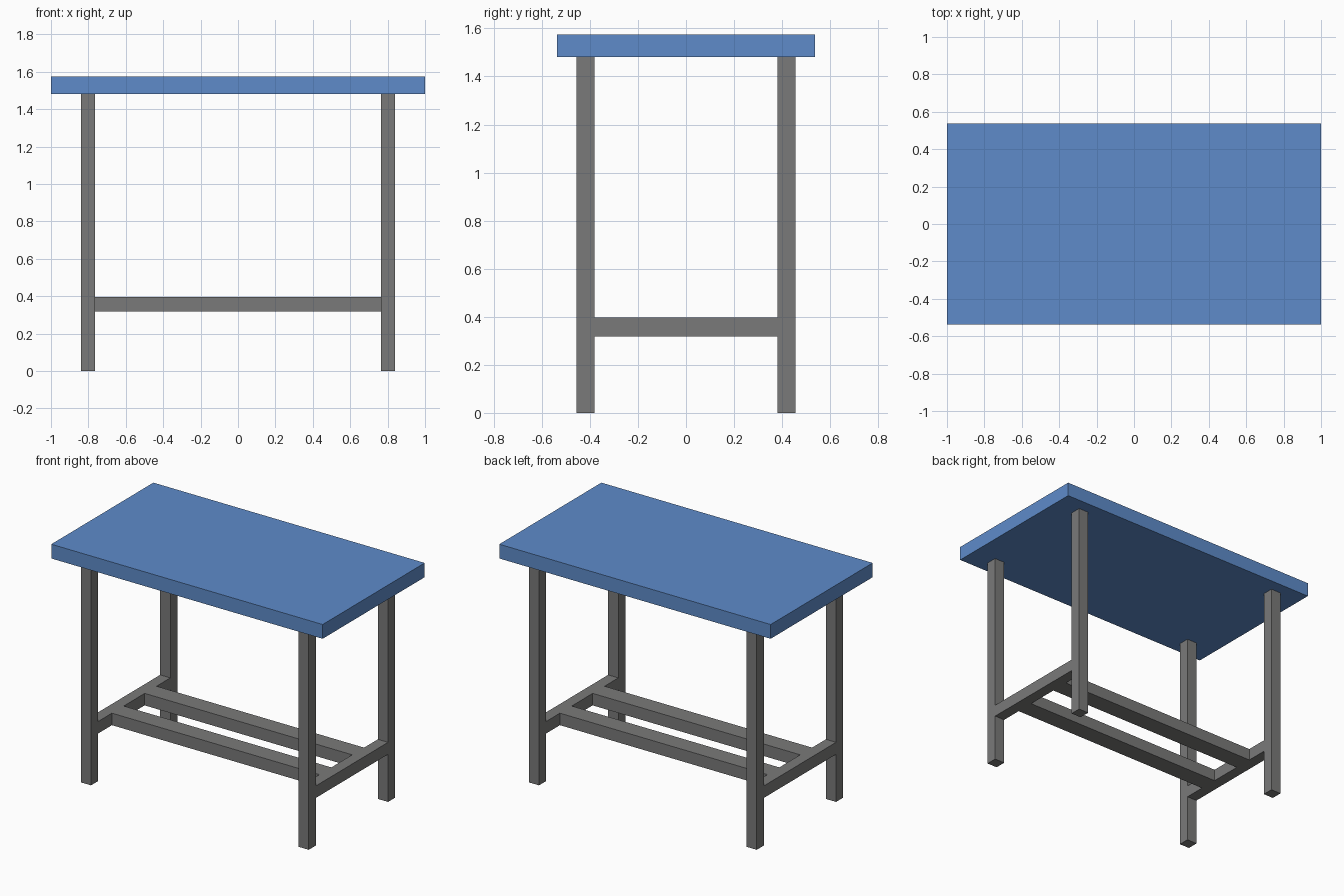
import bpy
import bmesh
from mathutils import Vector

cube = bpy.data.objects.get("Cube")
if cube:
    bpy.data.objects.remove(cube, do_unlink=True)


def make_material(name, rgb):
    mat = bpy.data.materials.new(name)
    mat.use_nodes = True
    color = (*rgb, 1.0)
    mat.diffuse_color = color
    mat.node_tree.nodes["Principled BSDF"].inputs["Base Color"].default_value = color
    return mat


def box(name, low, high, mat):
    """Axis-aligned box between two opposite corners."""
    low, high = Vector(low), Vector(high)
    bm = bmesh.new()
    bmesh.ops.create_cube(bm, size=1)
    bmesh.ops.scale(bm, vec=high - low, verts=bm.verts)
    mesh = bpy.data.meshes.new(name)
    bm.to_mesh(mesh)
    bm.free()
    mesh.materials.append(mat)
    obj = bpy.data.objects.new(name, mesh)
    obj.location = (low + high) / 2
    bpy.context.collection.objects.link(obj)
    return obj


blue = make_material("blue top", (0.112, 0.26, 0.59))
grey = make_material("grey frame", (0.194, 0.194, 0.192))

TOP_Z, UNDER_Z = 1.575, 1.48
LEG_IN_X, LEG_OUT_X = 0.765, 0.84
LEG_IN_Y, LEG_OUT_Y = 0.38, 0.455
RAIL_LOW, RAIL_HIGH = 0.317, 0.397
BAR_IN_Y, BAR_OUT_Y = 0.11, 0.235


def span(side, inner, outer):
    """Ordered limits of a part on the given side of the centre."""
    return sorted((side * inner, side * outer))


# Table top
box("table_top", (-1, -0.537, UNDER_Z), (1, 0.537, TOP_Z), blue)

# Legs and the side rails joining each pair
for side_name, sx in (("left", 1), ("right", -1)):
    x0, x1 = span(sx, LEG_IN_X, LEG_OUT_X)
    for end_name, sy in (("front", -1), ("back", 1)):
        y0, y1 = span(sy, LEG_IN_Y, LEG_OUT_Y)
        box(f"{end_name}_{side_name}_leg", (x0, y0, 0), (x1, y1, UNDER_Z), grey)
    box(f"{side_name}_side_rail", (x0, -LEG_IN_Y, RAIL_LOW),
        (x1, LEG_IN_Y, RAIL_HIGH), grey)

# Two long stretchers between the side rails
for end_name, sy in (("front", -1), ("back", 1)):
    y0, y1 = span(sy, BAR_IN_Y, BAR_OUT_Y)
    box(f"{end_name}_stretcher", (-LEG_IN_X, y0, RAIL_LOW),
        (LEG_IN_X, y1, RAIL_HIGH), grey)
